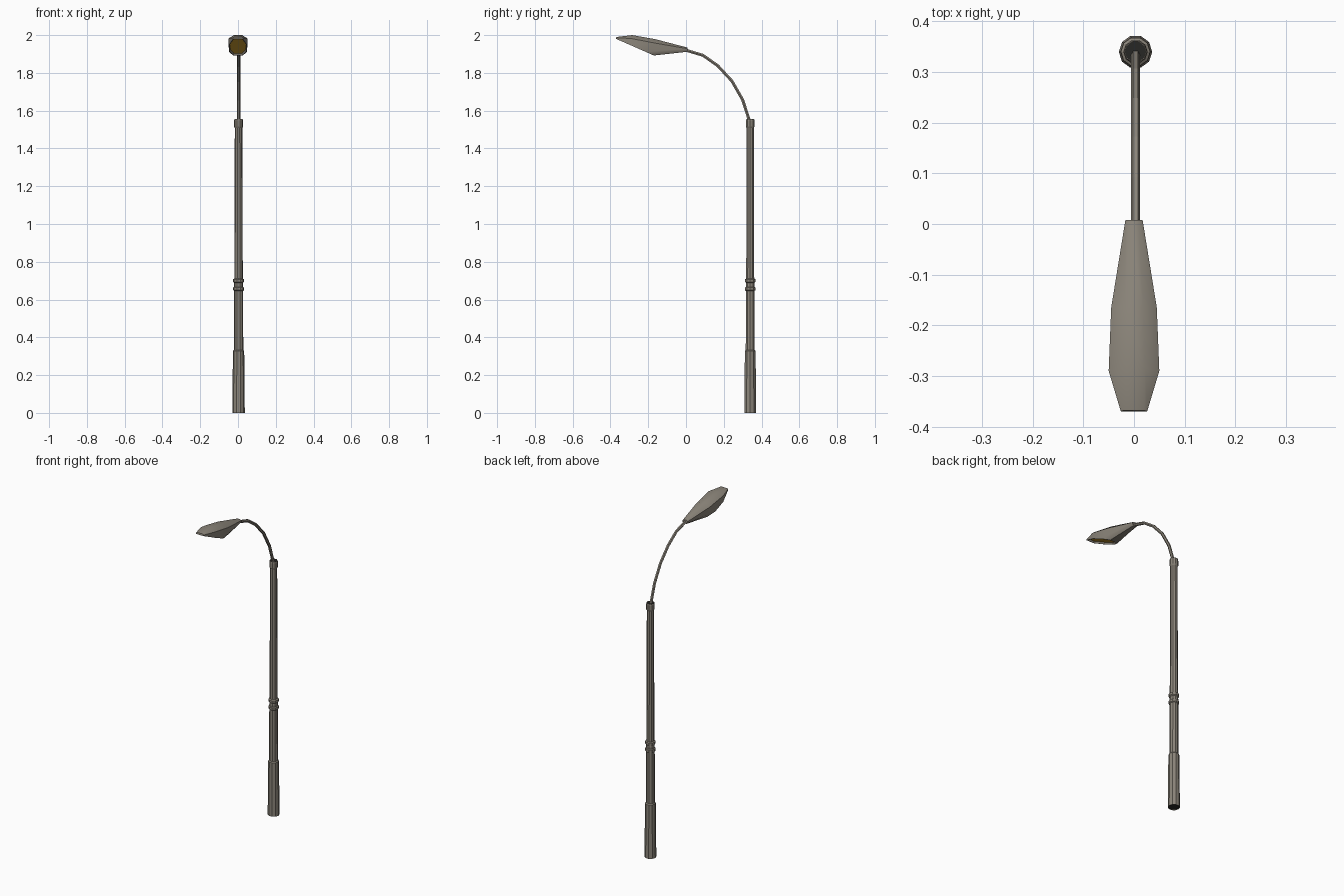
import bpy, bmesh, math
from mathutils import Vector

if "Cube" in bpy.data.objects:
    bpy.data.objects.remove(bpy.data.objects["Cube"])


def material(name, rgb):
    m = bpy.data.materials.new(name)
    m.diffuse_color = (*rgb, 1)
    m.use_nodes = True
    m.node_tree.nodes["Principled BSDF"].inputs["Base Color"].default_value = m.diffuse_color
    return m


METAL = material("weathered grey metal", (0.26, 0.235, 0.195))
GLASS = material("amber lamp glass", (0.65, 0.36, 0.03))
DARK = material("dark pole interior", (0.02, 0.02, 0.018))
POLE_X, POLE_Y = 0.003, 0.34


def make_object(name, bm, mats):
    mesh = bpy.data.meshes.new(name)
    bm.to_mesh(mesh)
    bm.free()
    for m in mats:
        mesh.materials.append(m)
    ob = bpy.data.objects.new(name, mesh)
    bpy.context.collection.objects.link(ob)
    return ob


def loft(bm, rings):
    """Join closed rings of points with quads; ends stay open."""
    loops = [[bm.verts.new(p) for p in r] for r in rings]
    for a, b in zip(loops, loops[1:]):
        n = len(a)
        for i in range(n):
            j = (i + 1) % n
            bm.faces.new((a[i], a[j], b[j], b[i]))
    return loops


def circle(r, z, sides=10):
    return [(POLE_X + r * math.cos(2 * math.pi * k / sides),
             POLE_Y + r * math.sin(2 * math.pi * k / sides), z) for k in range(sides)]


def turned(name, profile):
    """Open-ended faceted tube from (radius, z) pairs around the pole axis."""
    bm = bmesh.new()
    loft(bm, [circle(r, z) for r, z in profile])
    return make_object(name, bm, [METAL])


# Pole: wide sleeve at the foot, tapering shaft, two bands and a top collar
turned("pole_foot", [(0.033, 0), (0.030, 0.315), (0.030, 0.328), (0.025, 0.334)])
turned("pole_shaft", [(0.025, 0.33), (0.024, 0.68), (0.0225, 0.69), (0.020, 1.52)])
for i, z in enumerate((0.657, 0.70)):
    turned(f"pole_band_{i + 1}", [(0.023, z - 0.012), (0.029, z - 0.007),
                                  (0.029, z + 0.007), (0.022, z + 0.012)])
turned("pole_collar", [(0.020, 1.508), (0.024, 1.515), (0.024, 1.545), (0.022, 1.555),
                       (0.020, 1.555)])

# Dark discs closing the hollow ends of the pole
for name, r, z, flip in (("pole_top_hollow", 0.0215, 1.550, False),
                         ("pole_foot_hollow", 0.0325, 0.004, True)):
    bm = bmesh.new()
    ring = [bm.verts.new(p) for p in circle(r, z)]
    bm.faces.new(ring[::-1] if flip else ring)
    make_object(name, bm, [DARK])

# Curved arm: six-sided tube swept along a path in the side plane
path = [Vector((POLE_X, y, z)) for y, z in
        ((0.338, 1.52), (0.333, 1.555), (0.30, 1.657), (0.243, 1.757),
         (0.168, 1.838), (0.09, 1.893), (-0.02, 1.926))]
bm = bmesh.new()
rings = []
for i, p in enumerate(path):
    t = (path[min(i + 1, len(path) - 1)] - path[max(i - 1, 0)]).normalized()
    side = Vector((1, 0, 0))
    up = side.cross(t)
    rings.append([p + 0.009 * (side * math.cos(k * math.pi / 3) + up * math.sin(k * math.pi / 3))
                  for k in range(6)])
loft(bm, rings)
bmesh.ops.recalc_face_normals(bm, faces=bm.faces)
make_object("curved_arm", bm, [METAL])

# Lamp head: half sections (x, y, z) from crown to underside, mirrored across x
sections = [
    [(0.009, 0.008, 1.934), (0.017, 0.008, 1.928), (0.017, 0.008, 1.918), (0.009, 0.008, 1.912)],
    [(0.018, -0.165, 1.979), (0.045, -0.165, 1.958), (0.047, -0.215, 1.912), (0.026, -0.17, 1.892)],
    [(0.022, -0.285, 2.0), (0.050, -0.29, 1.982), (0.050, -0.29, 1.945), (0.025, -0.29, 1.945)],
    [(0.020, -0.368, 1.990), (0.026, -0.37, 1.986), (0.026, -0.37, 1.980), (0.016, -0.37, 1.980)],
]
bm = bmesh.new()
loops = loft(bm, [s + [(-x, y, z) for x, y, z in reversed(s)] for s in sections])
bm.faces.new(loops[0])
bm.faces.new(loops[-1])
bmesh.ops.recalc_face_normals(bm, faces=bm.faces)

# Lamp opening: inset the sloping underside and recess the glass
under = [f for f in bm.faces
         if f.normal.z < -0.7 and f.calc_center_median().y < -0.18]
bmesh.ops.inset_region(bm, faces=under, thickness=0.004, use_even_offset=True)
bmesh.ops.inset_region(bm, faces=under, thickness=0.003, depth=-0.010)
for f in under:
    f.material_index = 1
head = make_object("lamp_head", bm, [METAL, GLASS])
bpy.context.view_layer.objects.active = head
head.select_set(True)
bpy.ops.object.shade_smooth_by_angle(angle=math.radians(38))
